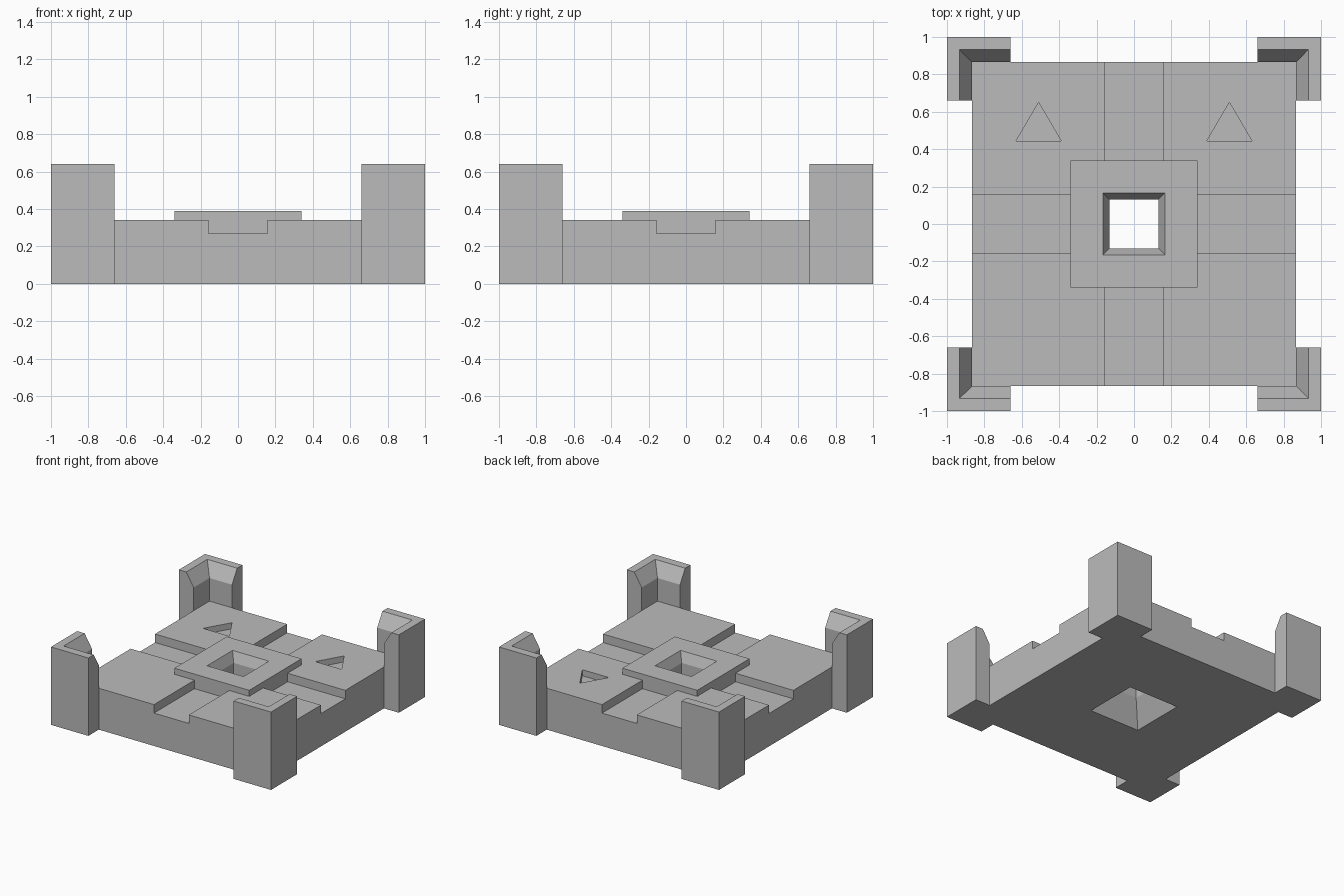
import bpy
import bmesh

cube = bpy.data.objects.get("Cube")
if cube:
    bpy.data.objects.remove(cube, do_unlink=True)

grey = bpy.data.materials.new("plain grey")
grey.use_nodes = True
grey.diffuse_color = (0.5, 0.5, 0.5, 1)
grey.node_tree.nodes["Principled BSDF"].inputs["Base Color"].default_value = (0.5, 0.5, 0.5, 1)


def loft(name, rings, closed=True):
    """Skin matching rings of points and cap both ends."""
    bm = bmesh.new()
    rows = [[bm.verts.new(p) for p in ring] for ring in rings]
    n = len(rows[0])
    for a, b in zip(rows, rows[1:]):
        for i in range(n):
            j = (i + 1) % n
            bm.faces.new((a[i], a[j], b[j], b[i]))
    bm.faces.new(rows[0])
    bm.faces.new(rows[-1])
    bmesh.ops.recalc_face_normals(bm, faces=bm.faces)
    mesh = bpy.data.meshes.new(name)
    bm.to_mesh(mesh)
    bm.free()
    mesh.materials.append(grey)
    obj = bpy.data.objects.new(name, mesh)
    bpy.context.collection.objects.link(obj)
    return obj


def rect(hx, hy, z):
    return [(-hx, -hy, z), (hx, -hy, z), (hx, hy, z), (-hx, hy, z)]


def box(name, hx, hy, z0, z1):
    return loft(name, [rect(hx, hy, z0), rect(hx, hy, z1)])


def combine(target, tool, operation):
    """Apply a boolean and remove the helper."""
    mod = target.modifiers.new("combine", 'BOOLEAN')
    mod.operation = operation
    mod.solver = 'EXACT'
    mod.object = tool
    tool.hide_render = True
    bpy.context.view_layer.objects.active = target
    bpy.ops.object.modifier_apply(modifier=mod.name)
    bpy.data.objects.remove(tool, do_unlink=True)


EDGE, TOP, FLOOR, HEIGHT = 0.865, 0.34, 0.27, 0.64

# Base slab with crossing channels and a raised centre block
base = box("base_plate", EDGE, EDGE, 0, TOP)
combine(base, box("channel_x", 1, 0.158, FLOOR, 0.5), 'DIFFERENCE')
combine(base, box("channel_y", 0.158, 1, FLOOR, 0.5), 'DIFFERENCE')
combine(base, box("centre_block", 0.34, 0.34, 0.1, 0.39), 'UNION')

# Centre opening, flared at the underside and bevelled at the top
hole = [(-0.02, 0.24), (0.2, 0.13), (0.31, 0.13), (0.41, 0.174)]
combine(base, loft("opening", [rect(h, h, z) for z, h in hole]), 'DIFFERENCE')

# Triangular recesses in the two back pads
for side in (-1, 1):
    cx = 0.51 * side
    tri = [(cx - 0.12, 0.445), (cx + 0.12, 0.445), (cx, 0.65)]
    cutter = loft("triangle", [[(x, y, z) for x, y in tri] for z in (TOP - 0.05, 0.5)])
    combine(base, cutter, 'DIFFERENCE')

# Mitred corner posts with a chamfered inner top edge
profile = [(1, 0), (1, HEIGHT), (0.932, HEIGHT), (EDGE, 0.53), (EDGE, 0)]
ARM = 0.66
for sx, x_name in ((-1, "right"), (1, "left")):
    for sy, y_name in ((-1, "front"), (1, "back")):
        rings = [
            [(sx * ARM, sy * d, z) for d, z in profile],
            [(sx * d, sy * d, z) for d, z in profile],
            [(sx * d, sy * ARM, z) for d, z in profile],
        ]
        loft(f"{y_name}_{x_name}_corner_post", rings)
